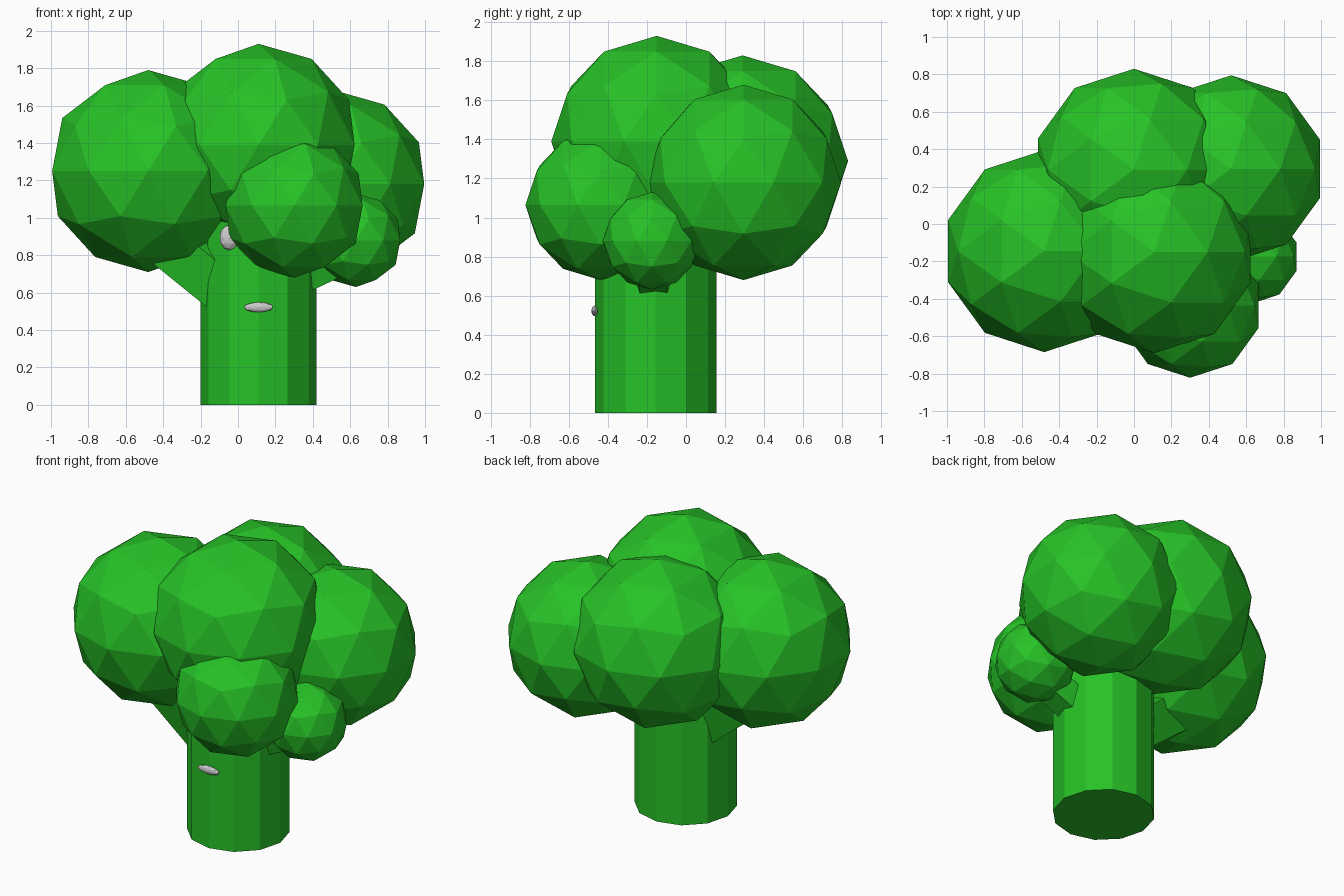
import bpy, math
from mathutils import Vector

if "Cube" in bpy.data.objects:
    bpy.data.objects.remove(bpy.data.objects["Cube"])


def material(name, rgb):
    m = bpy.data.materials.new(name)
    m.diffuse_color = (*rgb, 1)
    m.use_nodes = True
    m.node_tree.nodes["Principled BSDF"].inputs["Base Color"].default_value = m.diffuse_color
    return m


green = material("leaf green", (0.02, 0.54, 0.02))
grey = material("light grey", (0.6, 0.6, 0.6))


def finish(name, mat):
    ob = bpy.context.object
    ob.name = name
    ob.data.materials.append(mat)
    return ob


def ball(name, loc, r, mat=green, scale=(1, 1, 1)):
    bpy.ops.mesh.primitive_ico_sphere_add(subdivisions=2, radius=r, location=loc)
    ob = finish(name, mat)
    ob.scale = scale
    return ob


def branch(name, a, b, r):
    # five-sided stalk from a to b with a flat underside
    a, b = Vector(a), Vector(b)
    d = (b - a).normalized()
    side = Vector((0, 1, 0))
    up = d.cross(side)
    if up.z < 0:
        up = -up
    verts = []
    for p in (a, b):
        for i in range(5):
            t = math.pi / 2 + i * math.tau / 5
            verts.append(p + r * (math.cos(t) * side + math.sin(t) * up))
    faces = [[i, (i + 1) % 5, (i + 1) % 5 + 5, i + 5] for i in range(5)]
    faces += [[4, 3, 2, 1, 0], [5, 6, 7, 8, 9]]
    if up.dot(side.cross(d)) > 0:
        pass
    me = bpy.data.meshes.new(name)
    me.from_pydata(verts, [], faces)
    ob = bpy.data.objects.new(name, me)
    bpy.context.collection.objects.link(ob)
    me.materials.append(green)
    # consistent outward normals
    import bmesh
    bm = bmesh.new()
    bm.from_mesh(me)
    bmesh.ops.recalc_face_normals(bm, faces=bm.faces)
    bm.to_mesh(me)
    bm.free()


# trunk
bpy.ops.mesh.primitive_cylinder_add(vertices=12, radius=0.31, depth=1.2,
                                    location=(0.11, -0.155, 0.6))
finish("trunk", green)

# side stalks
branch("left_stalk", (0.02, -0.155, 0.58), (-0.45, -0.155, 0.96), 0.2)
branch("right_stalk", (0.25, -0.16, 0.65), (0.63, -0.18, 0.83), 0.12)

# crown florets
for name, loc, r in [
    ("left_floret", (-0.48, -0.145, 1.25), 0.54),
    ("top_floret", (0.11, -0.15, 1.39), 0.54),
    ("back_floret", (0.0, 0.29, 1.29), 0.54),
    ("right_floret", (0.52, 0.295, 1.18), 0.50),
    ("front_floret", (0.30, -0.437, 1.065), 0.385),
    ("small_floret", (0.63, -0.175, 0.88), 0.25),
]:
    ball(name, loc, r)

# face details
for name, x in (("left_eye", -0.045), ("right_eye", 0.265)):
    ball(name, (x, -0.425, 0.895), 0.065, grey, (0.85, 0.5, 1.05))
ball("mouth", (0.11, -0.467, 0.522), 0.08, grey, (1, 0.22, 0.34))
